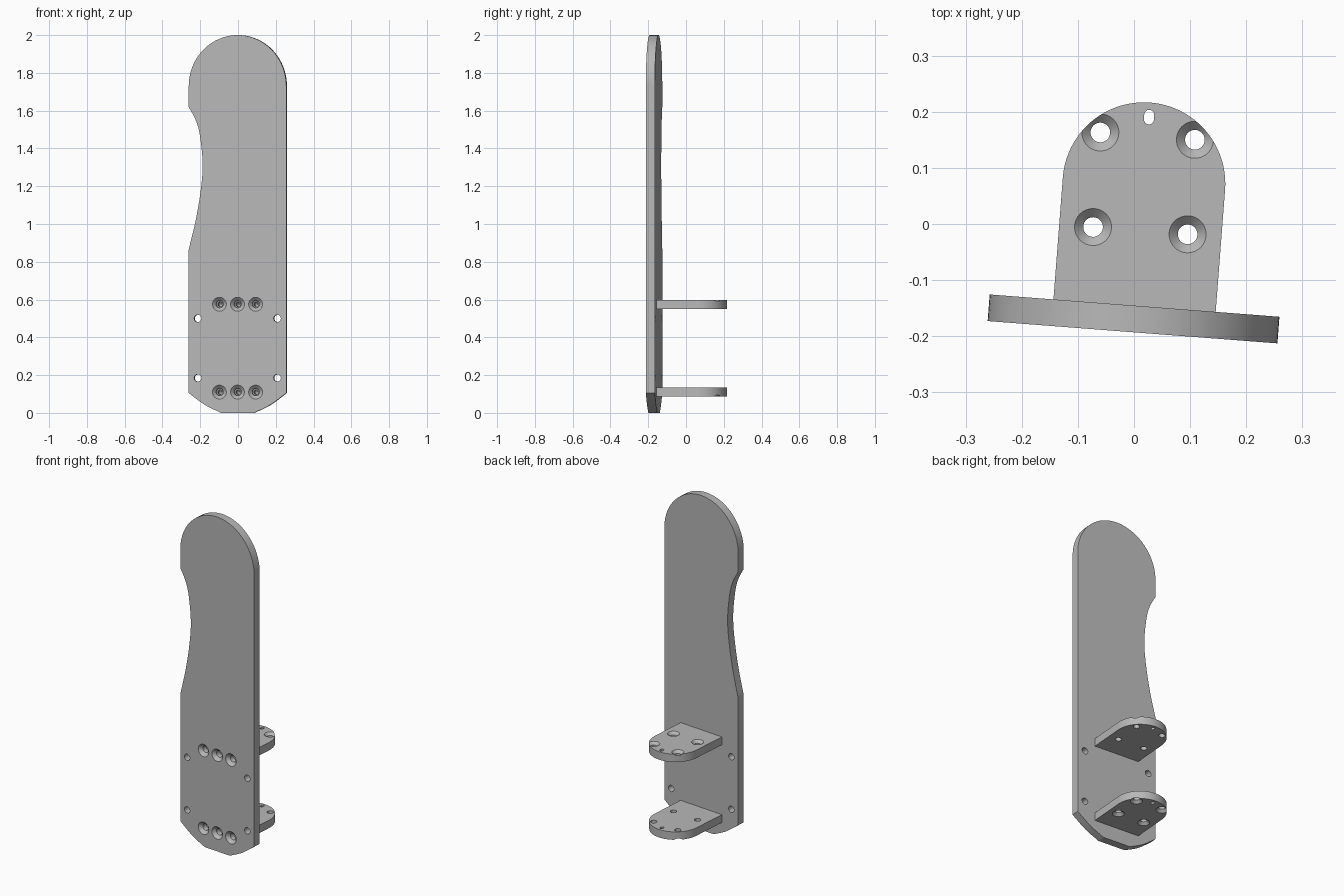
import bpy, bmesh, math
from mathutils import Matrix, Vector

if "Cube" in bpy.data.objects:
    bpy.data.objects.remove(bpy.data.objects["Cube"], do_unlink=True)

T = 0.0475                      # board thickness
SHELF_MIDS = (0.11, 0.575)      # shelf centre heights
# Local frame: origin on the back of the upright, turned slightly about z
FRAME = Matrix.Translation((0.001, -0.1455, 0)) @ Matrix.Rotation(math.radians(-4.4), 4, "Z")

grey = bpy.data.materials.new("plain grey")
grey.diffuse_color = (0.48, 0.48, 0.48, 1)
grey.use_nodes = True
grey.node_tree.nodes["Principled BSDF"].inputs["Base Color"].default_value = grey.diffuse_color


def arc(cx, cy, rx, ry, start, end, n):
    angles = [math.radians(start + (end - start) * i / n) for i in range(n + 1)]
    return [(cx + rx * math.cos(a), cy + ry * math.sin(a)) for a in angles]


def spline(pts, n=6):
    """Smooth curve through the points."""
    p = [Vector(q) for q in pts]
    p = [2 * p[0] - p[1]] + p + [2 * p[-1] - p[-2]]
    out = []
    for a, b, c, d in zip(p, p[1:], p[2:], p[3:]):
        for i in range(n):
            t = i / n
            out.append(tuple(0.5 * (2 * b + (c - a) * t + (2 * a - 5 * b + 4 * c - d) * t * t
                                    + (3 * b - a - 3 * c + d) * t ** 3)))
    return out + [tuple(pts[-1])]


def loft(bm, rings):
    """Closed solid through a list of equal rings of points."""
    rows = [[bm.verts.new(p) for p in ring] for ring in rings]
    n = len(rows[0])
    bm.faces.new(rows[0][::-1])
    bm.faces.new(rows[-1])
    for a, b in zip(rows, rows[1:]):
        for i in range(n):
            bm.faces.new((a[i], a[(i + 1) % n], b[(i + 1) % n], b[i]))


def drill(bm, profile, origin, axis):
    """Turned cutter: profile is (radius, depth) pairs along the axis."""
    turn = Matrix.Translation(origin) @ Vector(axis).to_track_quat("Z", "Y").to_matrix().to_4x4()
    loft(bm, [[turn @ Vector((x, y, h)) for x, y in arc(0, 0, r, r, 0, 350, 35)]
              for r, h in profile])


def countersink(outer, inner, depth):
    lead = 0.004
    return [(outer + lead, -lead), (inner, outer - inner), (inner, depth + lead)]


def make_object(name, bm):
    bmesh.ops.recalc_face_normals(bm, faces=bm.faces)
    mesh = bpy.data.meshes.new(name)
    bm.to_mesh(mesh)
    bm.free()
    obj = bpy.data.objects.new(name, mesh)
    bpy.context.collection.objects.link(obj)
    return obj


def cut_part(name, body, cutters):
    """Cut the holes, place the part and shade it."""
    obj, tool = make_object(name, body), make_object(name + "_cutter", cutters)
    tool.hide_render = True
    mod = obj.modifiers.new("holes", "BOOLEAN")
    mod.operation, mod.solver, mod.object = "DIFFERENCE", "EXACT", tool
    graph = bpy.context.evaluated_depsgraph_get()
    mesh = bpy.data.meshes.new_from_object(obj.evaluated_get(graph))
    obj.modifiers.clear()
    obj.data = mesh
    bpy.data.objects.remove(tool, do_unlink=True)
    mesh.transform(FRAME)
    mesh.materials.clear()
    mesh.materials.append(grey)
    bpy.ops.object.select_all(action="DESELECT")
    obj.select_set(True)
    bpy.context.view_layer.objects.active = obj
    bpy.ops.object.shade_smooth_by_angle(angle=math.radians(25))


# Upright board: chamfered foot, straight right side, round head, waisted left side
HALF = 0.259
foot = spline([(0.088, 0), (0.175, 0.043), (HALF, 0.105)], 4)
waist = spline([(-HALF, 1.62), (-0.222, 1.55), (-0.2, 1.47), (-0.185, 1.32),
                (-0.195, 1.18), (-0.222, 1.02), (-HALF, 0.865)])
outline = (foot + arc(0, 1.73, HALF, 0.27, 0, 180, 40) + waist
           + [(-x, z) for x, z in reversed(foot)])
board, holes = bmesh.new(), bmesh.new()
loft(board, [[(x, y, z) for x, z in outline] for y in (-T, 0)])
for z in SHELF_MIDS:
    for x in (-0.096, 0, 0.096):
        drill(holes, countersink(0.037, 0.019, T), (x, -T, z), (0, 1, 0))
for x in (-0.211, 0.211):
    for z in (0.185, 0.5):
        drill(holes, [(0.019, -0.01), (0.019, T + 0.01)], (x, -T, z), (0, 1, 0))
cut_part("upright_board", board, holes)

# Two round-ended shelves, countersunk on their outward faces
for name, mid, side in (("lower_shelf", SHELF_MIDS[0], -1), ("upper_shelf", SHELF_MIDS[1], 1)):
    shelf, holes = bmesh.new(), bmesh.new()
    shape = [(-0.145, 0), (0.145, 0)] + arc(0, 0.218, 0.145, 0.145, 0, 180, 48)
    loft(shelf, [[(x, y, mid + h) for x, y in shape] for h in (-T / 2, T / 2)])
    for x in (-0.0845, 0.0845):
        for y in (0.134, 0.303):
            drill(holes, countersink(0.033, 0.0175, T), (x, y, mid + side * T / 2), (0, 0, -side))
    # Small slot near the rounded end
    slot = arc(0, 0.341, 0.009, 0.009, 0, 180, 12) + arc(0, 0.333, 0.009, 0.009, 180, 360, 12)
    loft(holes, [[(x, y, mid + h) for x, y in slot] for h in (-T, T)])
    # Pilot holes for the screws through the board
    for x in (-0.096, 0, 0.096):
        drill(holes, [(0.012, -0.01), (0.012, 0.075), (0.001, 0.085)], (x, 0, mid), (0, 1, 0))
    cut_part(name, shelf, holes)
